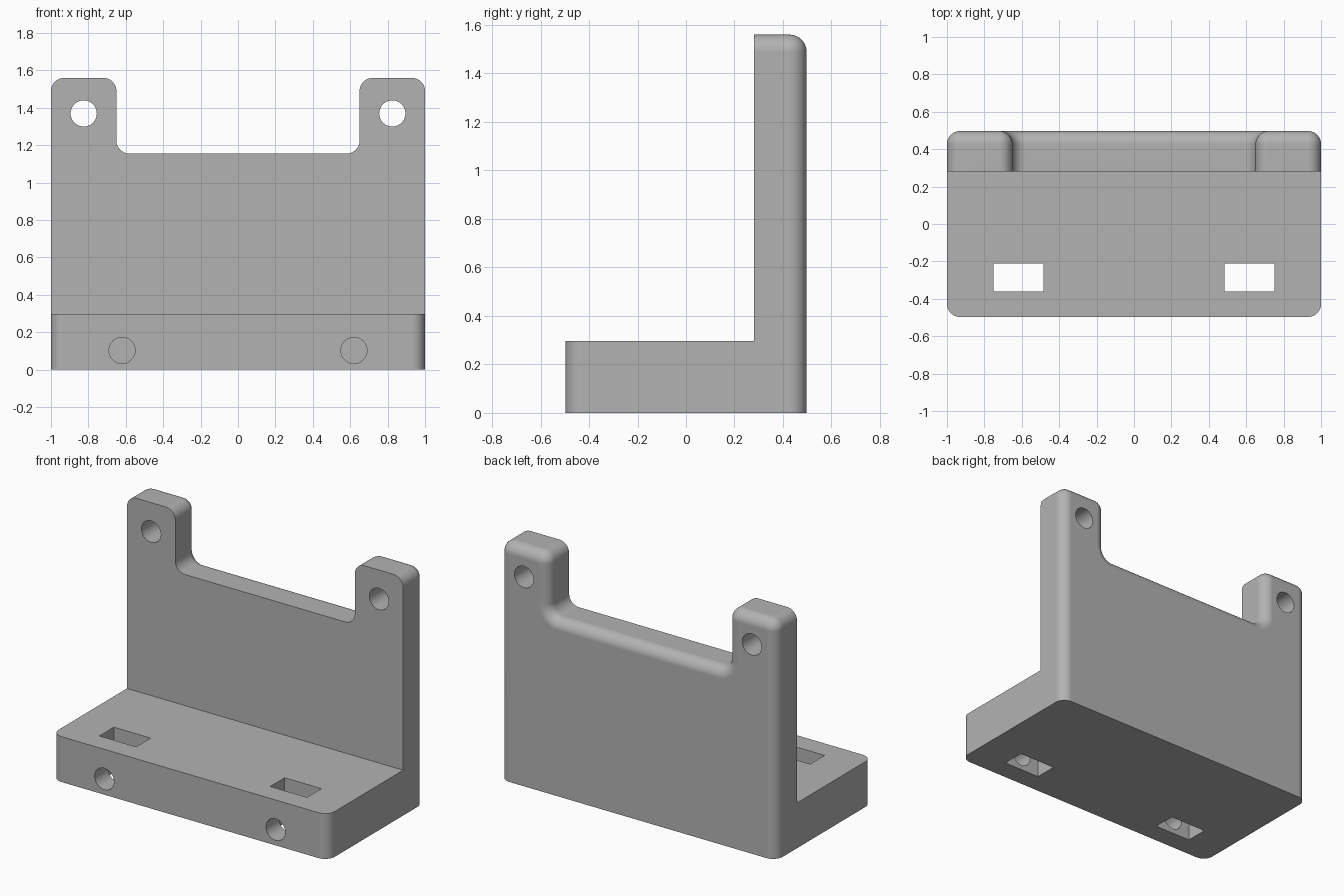
import bpy, bmesh
from math import sin, cos, pi, radians
from mathutils import Matrix

cube = bpy.data.objects.get("Cube")
if cube:
    bpy.data.objects.remove(cube, do_unlink=True)

R = 0.07            # edge and corner radius
DEPTH = 0.497       # half depth
TOP, NOTCH, TAB = 1.56, 1.155, 0.65
STEPS = 10


def new_object(name, bm):
    bmesh.ops.recalc_face_normals(bm, faces=bm.faces)
    mesh = bpy.data.meshes.new(name)
    bm.to_mesh(mesh)
    bm.free()
    obj = bpy.data.objects.new(name, mesh)
    bpy.context.collection.objects.link(obj)
    return obj


def arc(cx, cz, radius, start, end):
    angles = [start + (end - start) * i / STEPS for i in range(STEPS + 1)]
    return [(cx + radius * cos(a), cz + radius * sin(a)) for a in angles]


def outline(inset):
    """Two-tab plate outline, shrunk by inset everywhere except the foot."""
    half = [(1 - inset, 0)]
    half += arc(1 - R, TOP - R, R - inset, 0, pi / 2)
    half += arc(TAB + R, TOP - R, R - inset, pi / 2, pi)
    half += arc(TAB - R, NOTCH + R, R + inset, 0, -pi / 2)
    return half + [(-x, z) for x, z in reversed(half)]


# Bracket body: the outline lofted front to back with rounded rims
bm = bmesh.new()
quarter = [i / STEPS * pi / 2 for i in range(STEPS + 1)]
back = [(DEPTH - R + R * sin(a), R * (1 - cos(a))) for a in quarter]
stations = [(-y, d) for y, d in reversed(back)] + back
rings = [[bm.verts.new((x, y, z)) for x, z in outline(d)] for y, d in stations]
for a, b in zip(rings, rings[1:]):
    for i in range(len(a)):
        j = (i + 1) % len(a)
        bm.faces.new((a[i], a[j], b[j], b[i]))
bm.faces.new(rings[0])
bm.faces.new(rings[-1])
bmesh.ops.remove_doubles(bm, verts=bm.verts, dist=1e-5)
bracket = new_object("bracket", bm)


def cut(name, bm):
    cutter = new_object(name, bm)
    cutter.hide_render = True
    mod = bracket.modifiers.new(name, 'BOOLEAN')
    mod.operation, mod.solver, mod.object = 'DIFFERENCE', 'EXACT', cutter
    bpy.context.view_layer.objects.active = bracket
    bpy.ops.object.modifier_apply(modifier=name)
    bpy.data.objects.remove(cutter, do_unlink=True)


def box(name, low, high):
    bm = bmesh.new()
    bmesh.ops.create_cube(bm, size=1)
    for v in bm.verts:
        v.co = [lo if c < 0 else hi for c, lo, hi in zip(v.co, low, high)]
    cut(name, bm)


def bore(name, x, z, y0, y1):
    bm = bmesh.new()
    place = Matrix.Translation((x, (y0 + y1) / 2, z)) @ Matrix.Rotation(pi / 2, 4, 'X')
    bmesh.ops.create_cone(bm, cap_ends=True, segments=40, radius1=R, radius2=R,
                          depth=y1 - y0, matrix=place)
    cut(name, bm)


# Clear the space above the base and in front of the wall
box("front_space", (-2, -1, 0.297), (2, 0.28, 2))

# Slots, front screw holes and tab holes on both sides
for s in (-1, 1):
    x0, x1 = sorted((s * 0.485, s * 0.752))
    box("slot", (x0, -0.36, -1), (x1, -0.21, 1))
    bore("screw_hole", s * 0.62, 0.103, -1, -0.3)
    bore("tab_hole", s * 0.825, 1.37, 0, 1)

# Plain grey finish
grey = bpy.data.materials.new("grey")
grey.use_nodes = True
color = (0.45, 0.45, 0.45, 1)
grey.diffuse_color = color
grey.node_tree.nodes["Principled BSDF"].inputs["Base Color"].default_value = color
bracket.data.materials.clear()
bracket.data.materials.append(grey)

bpy.context.view_layer.objects.active = bracket
bracket.select_set(True)
bpy.ops.object.shade_smooth_by_angle(angle=radians(30))
weighted = bracket.modifiers.new("even_shading", 'WEIGHTED_NORMAL')
weighted.keep_sharp = True
